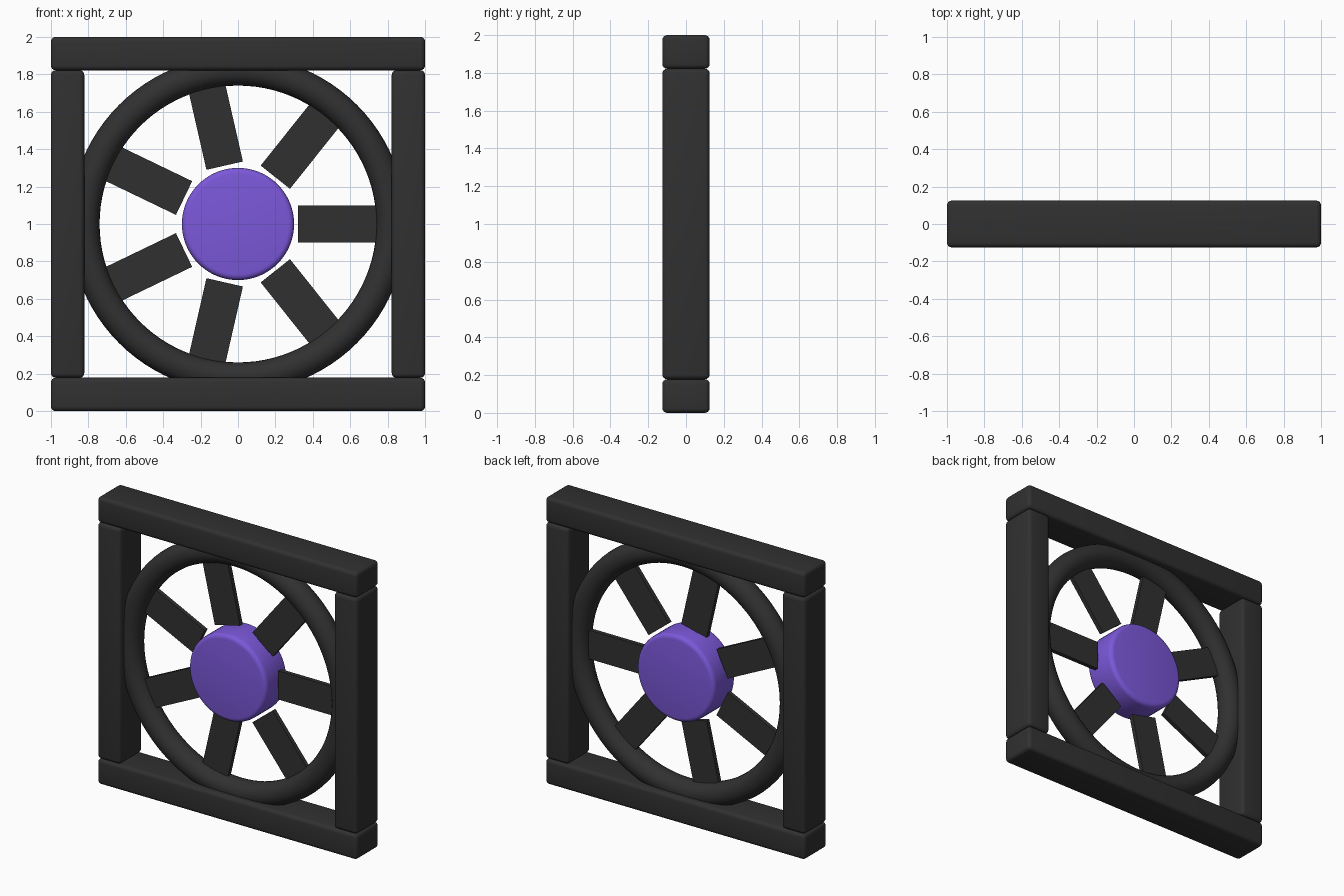
import bpy
import math

if "Cube" in bpy.data.objects:
    bpy.data.objects.remove(bpy.data.objects["Cube"], do_unlink=True)


def material(name, color):
    m = bpy.data.materials.new(name)
    m.use_nodes = True
    m.diffuse_color = color
    m.node_tree.nodes["Principled BSDF"].inputs["Base Color"].default_value = color
    return m


dark_grey = material("dark grey", (0.03, 0.03, 0.03, 1))
purple = material("purple", (0.2, 0.098, 0.7, 1))


def finish(name, mat, bevel=0.0):
    """Name and colour the active object, round its edges, shade it smooth."""
    ob = bpy.context.object
    ob.name = name
    ob.data.materials.append(mat)
    if bevel:
        mod = ob.modifiers.new("rounded edges", "BEVEL")
        mod.width = bevel
        mod.segments = 4
        mod.limit_method = "ANGLE"
        bpy.ops.object.modifier_apply(modifier=mod.name)
    bpy.ops.object.shade_smooth_by_angle(angle=math.radians(35))
    return ob


def box(name, location, size, mat, bevel=0.0, turn=0.0):
    bpy.ops.mesh.primitive_cube_add(size=1, location=location, rotation=(0, turn, 0))
    bpy.context.object.scale = size
    bpy.ops.object.transform_apply(location=False, rotation=False, scale=True)
    return finish(name, mat, bevel)


MID = 1.0        # height of the fan axis
BAR = 0.178      # frame bar width
DEPTH = 0.25
FLAT = (math.pi / 2, 0, 0)

# Frame: full-width top and bottom bars, posts between them
for name, side in (("top", 1), ("bottom", -1)):
    box(name + "_bar", (0, 0, MID + side * (1 - BAR / 2)), (2, DEPTH, BAR), dark_grey, 0.025)
for name, side in (("left", 1), ("right", -1)):
    box(name + "_post", (side * (1 - BAR / 2), 0, MID),
        (BAR, DEPTH, 2 - 2 * BAR), dark_grey, 0.025)

# Round ring
bpy.ops.mesh.primitive_torus_add(location=(0, 0, MID), rotation=FLAT, major_radius=0.82,
                                 minor_radius=0.08, major_segments=96, minor_segments=24)
finish("ring", dark_grey)

# Hub
bpy.ops.mesh.primitive_cylinder_add(vertices=64, radius=0.3, depth=0.24,
                                    location=(0, 0, MID), rotation=FLAT)
finish("hub", purple, 0.03)

# Seven flat blades around the hub
BLADES = 7
INNER, OUTER = 0.32, 0.82
for i in range(BLADES):
    a = i * math.tau / BLADES
    r = (INNER + OUTER) / 2
    box(f"blade_{i + 1}", (r * math.cos(a), 0, MID + r * math.sin(a)),
        (OUTER - INNER, 0.03, 0.2), dark_grey, 0.0, -a)
